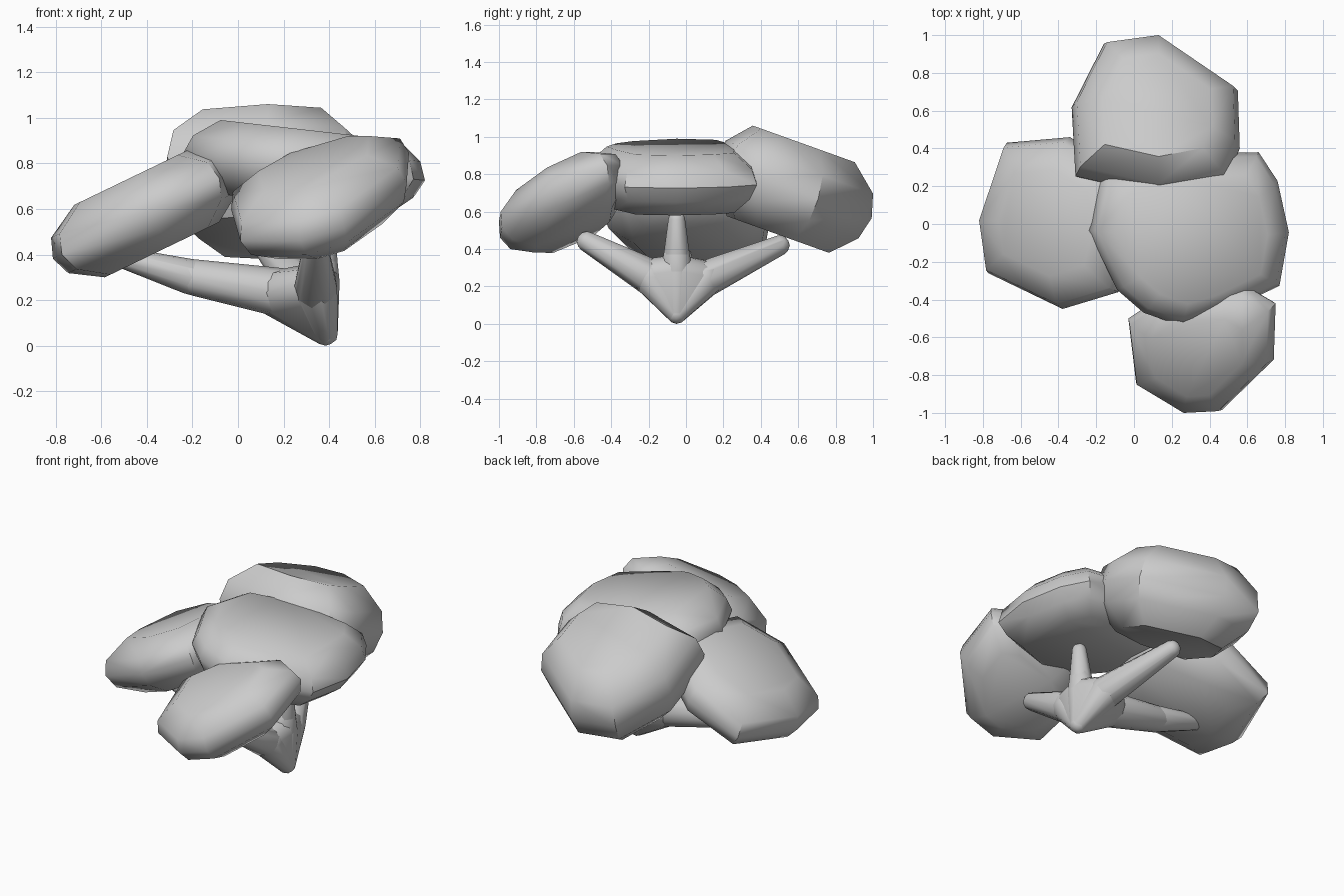
import bpy, bmesh
from mathutils import Vector

if "Cube" in bpy.data.objects:
    bpy.data.objects.remove(bpy.data.objects["Cube"])


def finish(bm, name, angle):
    mesh = bpy.data.meshes.new(name)
    bm.to_mesh(mesh)
    bm.free()
    obj = bpy.data.objects.new(name, mesh)
    bpy.context.collection.objects.link(obj)
    bpy.ops.object.select_all(action='DESELECT')
    obj.select_set(True)
    bpy.context.view_layer.objects.active = obj
    bpy.ops.object.shade_smooth_by_angle(angle=angle)
    return obj


def hull(bm, points):
    verts = [bm.verts.new(p) for p in points]
    res = bmesh.ops.convex_hull(bm, input=verts)
    junk = {v for v in res["geom_interior"] + res["geom_unused"]
            if isinstance(v, bmesh.types.BMVert)}
    bmesh.ops.delete(bm, geom=list(junk), context='VERTS')


def foliage(name, outline, z, sx, sy, t, lo, hi, cap=.62):
    """Tilted slab with rounded rim, fitted to the box lo..hi."""
    n = len(outline)
    cx = sum(p[0] for p in outline) / n
    cy = sum(p[1] for p in outline) / n
    normal = Vector((-sx, -sy, 1)).normalized()
    pts = []
    for h, s in ((-1, cap), (-.5, .92), (0, 1), (.5, .94), (1, cap)):
        for x, y in outline:
            u, v = (x - cx) * s, (y - cy) * s
            pts.append(Vector((cx + u, cy + v, z + sx * u + sy * v)) + normal * h * t)
    for i in range(3):
        a, b = min(p[i] for p in pts), max(p[i] for p in pts)
        for p in pts:
            p[i] = lo[i] + (p[i] - a) / (b - a) * (hi[i] - lo[i])
    bm = bmesh.new()
    hull(bm, pts)
    bmesh.ops.dissolve_limit(bm, angle_limit=0.03, verts=bm.verts, edges=bm.edges)
    return finish(bm, name, 0.8)


# Foliage pads
foliage("left_foliage",
        [(-.68, .43), (-.34, .46), (-.05, .28), (.0, -.05), (-.08, -.36),
         (-.38, -.45), (-.78, -.26), (-.82, .02)],
        .58, .45, 0, .165, (-.82, -.45, .30), (.0, .46, .86))
foliage("back_foliage",
        [(-.31, .25), (-.33, .62), (-.16, .96), (.13, 1.0), (.55, .71),
         (.56, .4), (.49, .22), (.13, .15)],
        .75, 0, -.32, .23, (-.33, .15, .38), (.56, 1.0, 1.06), .65)
foliage("middle_foliage",
        [(-.24, -.04), (-.17, .24), (.15, .36), (.66, .37), (.76, .22), (.82, -.05),
         (.77, -.33), (.45, -.48), (.25, -.54), (.05, -.47), (-.09, -.35)],
        .79, -.12, 0, .17, (-.24, -.54, .58), (.82, .38, .99), .74)
foliage("front_foliage",
        [(-.02, -.5), (.02, -.84), (.28, -1.0), (.47, -.99), (.74, -.72),
         (.75, -.42), (.6, -.33), (.2, -.35)],
        .64, .25, .4, .15, (-.03, -1.0, .38), (.75, -.33, .92))

# Branches: each limb is a chain of tapered segments
base = (.385, -.05, .055, .055)
limbs = {
    "left_branch": [base, (.2, -.04, .23, .11), (-.2, -.03, .3, .08), (-.52, -.02, .39, .045)],
    "back_branch": [base, (.3, .10, .24, .10), (.13, .50, .42, .055)],
    "front_branch": [base, (.34, -.19, .25, .10), (.34, -.53, .44, .055)],
    "middle_branch": [base, (.36, -.05, .28, .09), (.37, -.05, .37, .07), (.38, -.05, .56, .045)],
}


def swept(name, groups):
    """Join hulls of small balls (x, y, z, radius)."""
    bm = bmesh.new()
    ball = bmesh.new()
    bmesh.ops.create_icosphere(ball, subdivisions=2, radius=1)
    for g in groups:
        hull(bm, [Vector(e[:3]) + v.co * e[3] for e in g for v in ball.verts])
    ball.free()
    finish(bm, name, 0.9)


for name, chain in limbs.items():
    swept(name, zip(chain, chain[1:]))

# Solid fork where the branches meet
swept("trunk", [[base, (.16, -.04, .23, .10), (.29, .11, .25, .09),
                 (.34, -.2, .26, .09), (.36, -.05, .28, .09)]])
